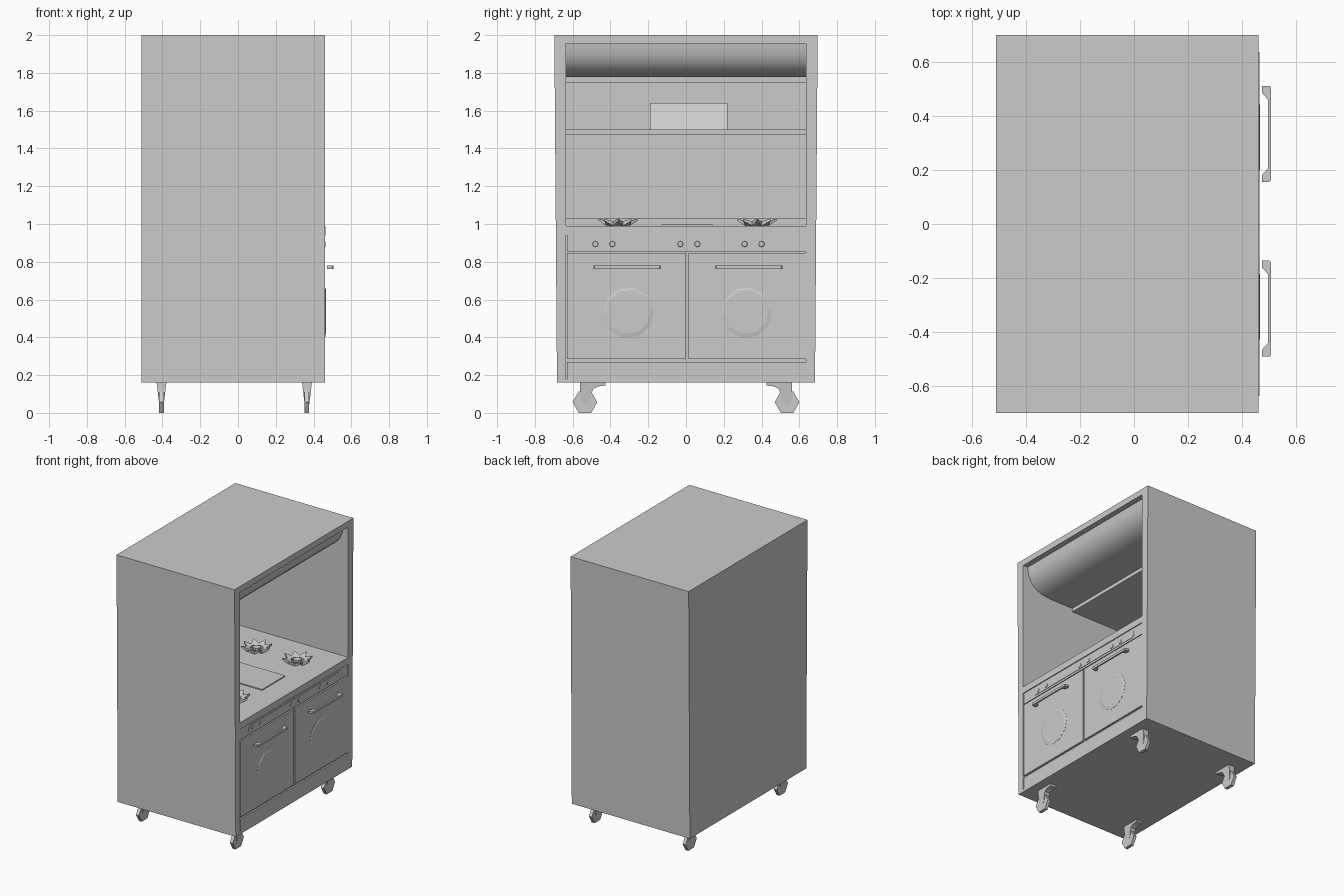
import bpy, bmesh
from math import sin, cos, pi
from mathutils import Vector

if "Cube" in bpy.data.objects:
    bpy.data.objects.remove(bpy.data.objects["Cube"])


def finish(name, bm, smooth=False):
    bmesh.ops.recalc_face_normals(bm, faces=bm.faces)
    me = bpy.data.meshes.new(name)
    bm.to_mesh(me)
    bm.free()
    ob = bpy.data.objects.new(name, me)
    bpy.context.collection.objects.link(ob)
    if smooth:
        bpy.ops.object.select_all(action='DESELECT')
        ob.select_set(True)
        bpy.context.view_layer.objects.active = ob
        bpy.ops.object.shade_smooth_by_angle(angle=0.7)
    return ob


def prism(name, pts, offset, smooth=False):
    """Polygon of 3D points extruded along offset."""
    return loft(name, [pts, [Vector(p) + Vector(offset) for p in pts]], smooth)


def loft(name, loops, smooth=False, closed=False):
    """Skin consecutive loops; cap the ends, or join last to first."""
    bm = bmesh.new()
    rings = [[bm.verts.new(p) for p in loop] for loop in loops]
    n = len(rings[0])
    pairs = list(zip(rings, rings[1:]))
    if closed:
        pairs.append((rings[-1], rings[0]))
    else:
        bm.faces.new(rings[0])
        bm.faces.new(rings[-1])
    for a, b in pairs:
        for i in range(n):
            j = (i + 1) % n
            bm.faces.new((a[i], a[j], b[j], b[i]))
    return finish(name, bm, smooth)


def box(name, x, y, z):
    pts = [(x[0], y[0], z[0]), (x[0], y[1], z[0]), (x[0], y[1], z[1]), (x[0], y[0], z[1])]
    return prism(name, pts, (x[1] - x[0], 0, 0))


def ngon(x, y, z, r, n, turn=0.0):
    return [(x, y + r * cos(2 * pi * i / n + turn), z + r * sin(2 * pi * i / n + turn)) for i in range(n)]


def rect(x, yb, yt, z0, z1):
    return [(x, -yb, z0), (x, yb, z0), (x, yt, z1), (x, -yt, z1)]


FRONT, BACK, W = 0.46, -0.47, 0.635

# Cabinet shell, slightly wider at the top, open towards +x
loft("cabinet", [rect(-0.51, 0.683, 0.697, 0.16, 2.0),
                 rect(FRONT, 0.683, 0.697, 0.16, 2.0),
                 rect(FRONT, W, W, 0.18, 1.955),
                 rect(BACK, W, W, 0.18, 1.955)])

# Curved hood and the lower slab behind it
hood = [(BACK, 1.955), (0.42, 1.955), (0.412, 1.90), (0.39, 1.85), (0.35, 1.81),
        (0.29, 1.785), (0.22, 1.777), (BACK, 1.777)]
prism("hood", [(x, -W, z) for x, z in hood], (0, 2 * W, 0), True)
box("hood_slab", (BACK, 0.02), (-W, W), (1.75, 1.777))

# Back shelf with a leaning board
box("shelf", (BACK, -0.27), (-W, W), (1.47, 1.50))
board = [(-0.34, 1.50), (-0.41, 1.64), (-0.45, 1.64), (-0.45, 1.50)]
prism("leaning_board", [(x, -0.19, z) for x, z in board], (0, 0.41, 0))

# Stove body, worktop, splash strip and griddle
box("stove_body", (BACK, 0.448), (-W, W), (0.18, 0.94))
box("worktop", (BACK, 0.463), (-W, W), (0.94, 0.99))
box("splash_strip", (BACK, -0.45), (-W, W), (0.99, 1.03))
box("griddle", (-0.18, 0.29), (-0.13, 0.14), (0.985, 0.998))

# Star-shaped burners with a centre cap
for cx in (-0.11, 0.225):
    for cy in (-0.36, 0.375):
        def ring(radii, heights):
            return [(cx + radii[i % 2] * cos(pi * i / 8), cy + radii[i % 2] * sin(pi * i / 8), heights[i % 2])
                    for i in range(16)]
        loft("burner_star", [ring((0.045, 0.045), (0.99, 0.99)),
                             ring((0.045, 0.045), (1.008, 1.008)),
                             ring((0.105, 0.066), (1.03, 1.013)),
                             ring((0.105, 0.066), (1.018, 0.99))], closed=True)
        cap = [(cx + 0.028 * cos(pi * i / 5), cy + 0.028 * sin(pi * i / 5), 0.985) for i in range(10)]
        prism("burner_cap", cap, (0, 0, 0.03))

# Control panel: plate, rounded bar and knobs
box("control_plate", (0.44, 0.456), (-W + 0.006, W), (0.855, 0.94))
bar = []
for cy, start in ((0.52, -pi / 2), (-0.505, pi / 2)):
    bar += [(0.45, cy + 0.026 * cos(start + pi * i / 6), 0.896 + 0.026 * sin(start + pi * i / 6))
            for i in range(7)]
prism("control_bar", bar, (0.009, 0, 0))
for ky in (-0.48, -0.39, -0.03, 0.06, 0.31, 0.40):
    loft("knob", [ngon(0.455, ky, 0.894, 0.018, 8), ngon(0.463, ky, 0.894, 0.014, 8)])

# Kick panel
box("kick_panel", (0.44, FRONT), (-W + 0.006, W), (0.18, 0.27))

# Oven doors with ten-sided windows and handles
for y0, y1, wy, h0, h1 in ((-0.629, 0.001, -0.305, -0.49, -0.135), (0.014, W, 0.32, 0.155, 0.51)):
    box("oven_door", (0.44, FRONT), (y0, y1), (0.285, 0.847))
    loft("oven_window", [ngon(0.455, wy, 0.53, 0.136, 10, 0.1), ngon(0.461, wy, 0.53, 0.136, 10, 0.1),
                         ngon(0.465, wy, 0.535, 0.119, 10, 0.1)])
    grip = [(h0, 0.472), (h0 + 0.012, 0.472), (h0 + 0.034, 0.461 + 0.011), (h0 + 0.034, 0.472)]
    outline = [(0.472, h0), (0.472, h0 + 0.025), (0.494, h0 + 0.05), (0.494, h1 - 0.05),
               (0.472, h1 - 0.025), (0.472, h1), (0.5, h1), (0.506, h1 - 0.006),
               (0.506, h0 + 0.006), (0.5, h0)]
    prism("door_handle", [(x, y, 0.763) for x, y in outline], (0, 0, 0.017))

# Casters: six-sided wheel under a tapering fork
fork = [(0.56, 0.162), (0.562, 0.11), (0.555, 0.055), (0.53, 0.045), (0.512, 0.06), (0.5, 0.105),
        (0.49, 0.128), (0.465, 0.14), (0.425, 0.145), (0.425, 0.162)]
for cx in (-0.405, 0.365):
    for s in (-1, 1):
        sides = [[(cx + e * (0.012 + 0.014 * (z - 0.045) / 0.115), s * y, z) for y, z in fork] for e in (-1, 1)]
        loft("caster_fork", sides)
        wheel = [(cx - 0.012, s * y, 0.057 + z) for y, z in
                 [(a[1], a[2]) for a in ngon(0, 0.535, 0, 0.0655, 6)]]
        prism("caster_wheel", wheel, (0.024, 0, 0))
